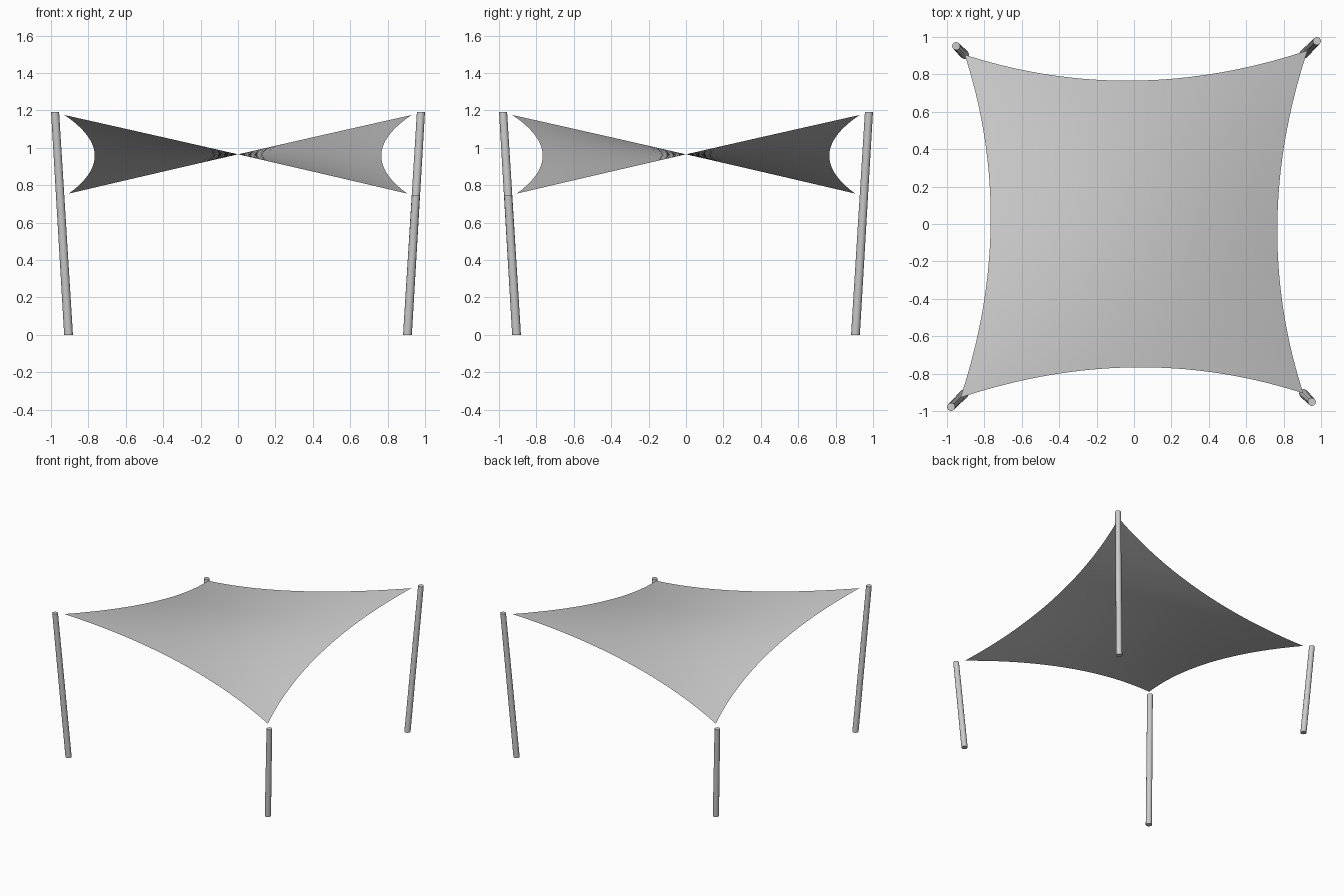
import bpy, bmesh, math

if "Cube" in bpy.data.objects:
    bpy.data.objects.remove(bpy.data.objects["Cube"])

def finish(name, bm, angle=40):
    me = bpy.data.meshes.new(name)
    bm.to_mesh(me)
    bm.free()
    ob = bpy.data.objects.new(name, me)
    bpy.context.collection.objects.link(ob)
    bpy.ops.object.select_all(action='DESELECT')
    ob.select_set(True)
    bpy.context.view_layer.objects.active = ob
    bpy.ops.object.shade_smooth_by_angle(angle=math.radians(angle))
    return ob

# Shade sail: saddle-shaped sheet with inward-curving edges
N = 40
bm = bmesh.new()
bmesh.ops.create_grid(bm, x_segments=N, y_segments=N, size=1)
for vert in bm.verts:
    u, v, _ = vert.co
    reach = 0.9165 + 0.0115 * u * v
    vert.co = (u * (reach - 0.15 * (1 - v * v)),
               v * (reach - 0.15 * (1 - u * u)),
               0.965 + 0.21 * u * v)
finish("shade_sail", bm)

# Four outward-leaning posts with level ends, tall and short on alternate corners
def post(name, sx, sy, height):
    lean = 0.072 / 1.19
    bm = bmesh.new()
    bmesh.ops.create_cone(bm, cap_ends=True, segments=16,
                          radius1=0.0235, radius2=0.0215, depth=height)
    for vert in bm.verts:
        z = vert.co.z + height / 2
        vert.co.x += sx * (0.906 + lean * z)
        vert.co.y += sy * (0.906 + lean * z)
        vert.co.z = z
    finish(name, bm)

for sx, side in ((-1, "left"), (1, "right")):
    for sy, end in ((-1, "front"), (1, "back")):
        post(f"{end}_{side}_post", sx, sy, 1.19 if sx * sy > 0 else 0.745)
